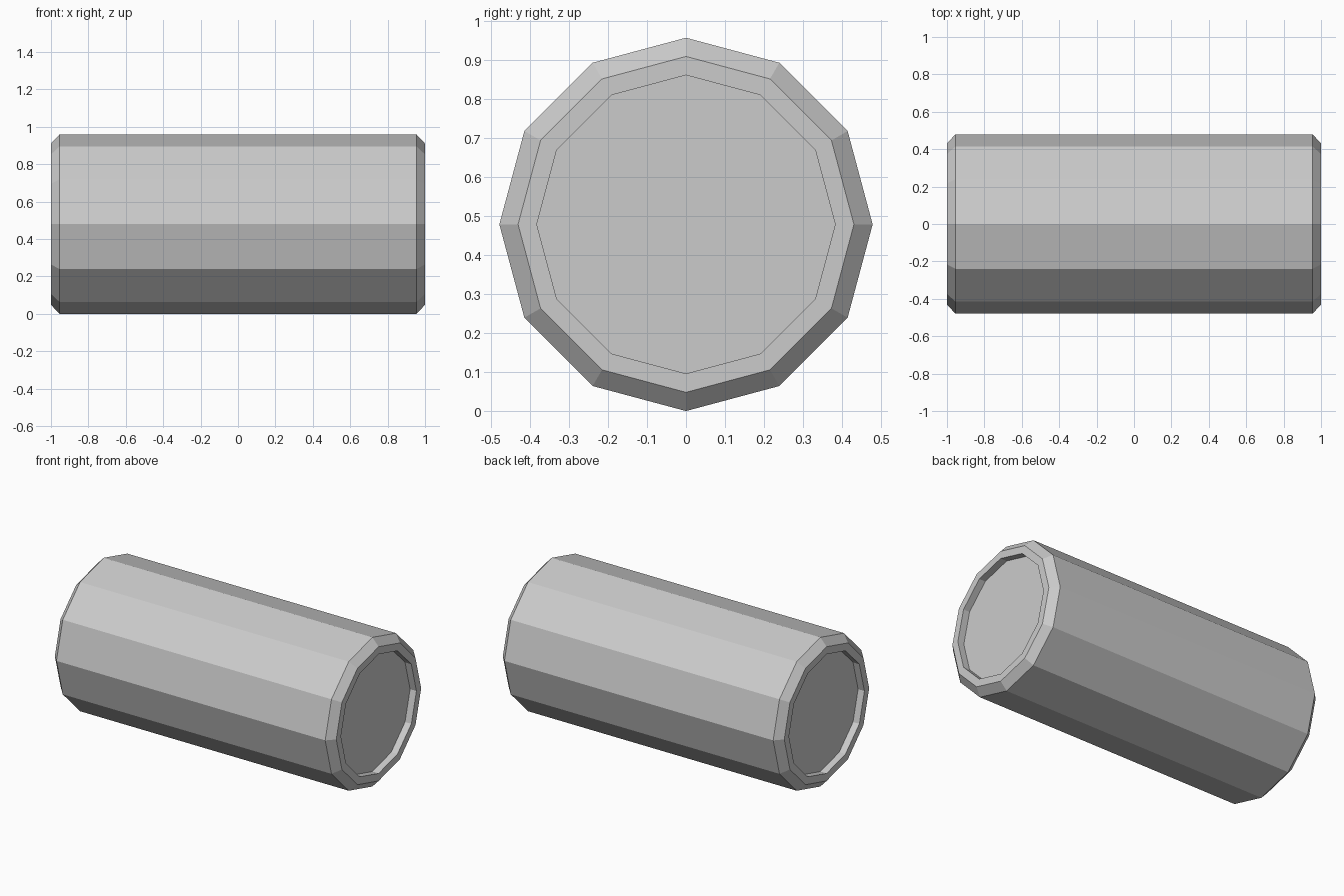
import bpy, bmesh, math

if "Cube" in bpy.data.objects:
    bpy.data.objects.remove(bpy.data.objects["Cube"])

SIDES, R = 12, 0.479

# Half profile from recessed floor to outer body: (x, radius)
end = [(0.955, 0.383), (1.0, 0.383), (1.0, 0.431), (0.955, R)]
profile = end + [(-x, r) for x, r in reversed(end)]

# Lathe the profile around the x axis
bm = bmesh.new()
rings = []
for x, r in profile:
    rings.append([bm.verts.new((x, r * math.cos(2 * math.pi * i / SIDES),
                                R + r * math.sin(2 * math.pi * i / SIDES)))
                  for i in range(SIDES)])
for a, b in zip(rings, rings[1:]):
    for i in range(SIDES):
        j = (i + 1) % SIDES
        bm.faces.new((a[i], a[j], b[j], b[i]))

# Recessed end floors
bm.faces.new(rings[0])
bm.faces.new(rings[-1])
bmesh.ops.recalc_face_normals(bm, faces=bm.faces)

mesh = bpy.data.meshes.new("barrel")
bm.to_mesh(mesh)
bm.free()
bpy.context.collection.objects.link(bpy.data.objects.new("barrel", mesh))
